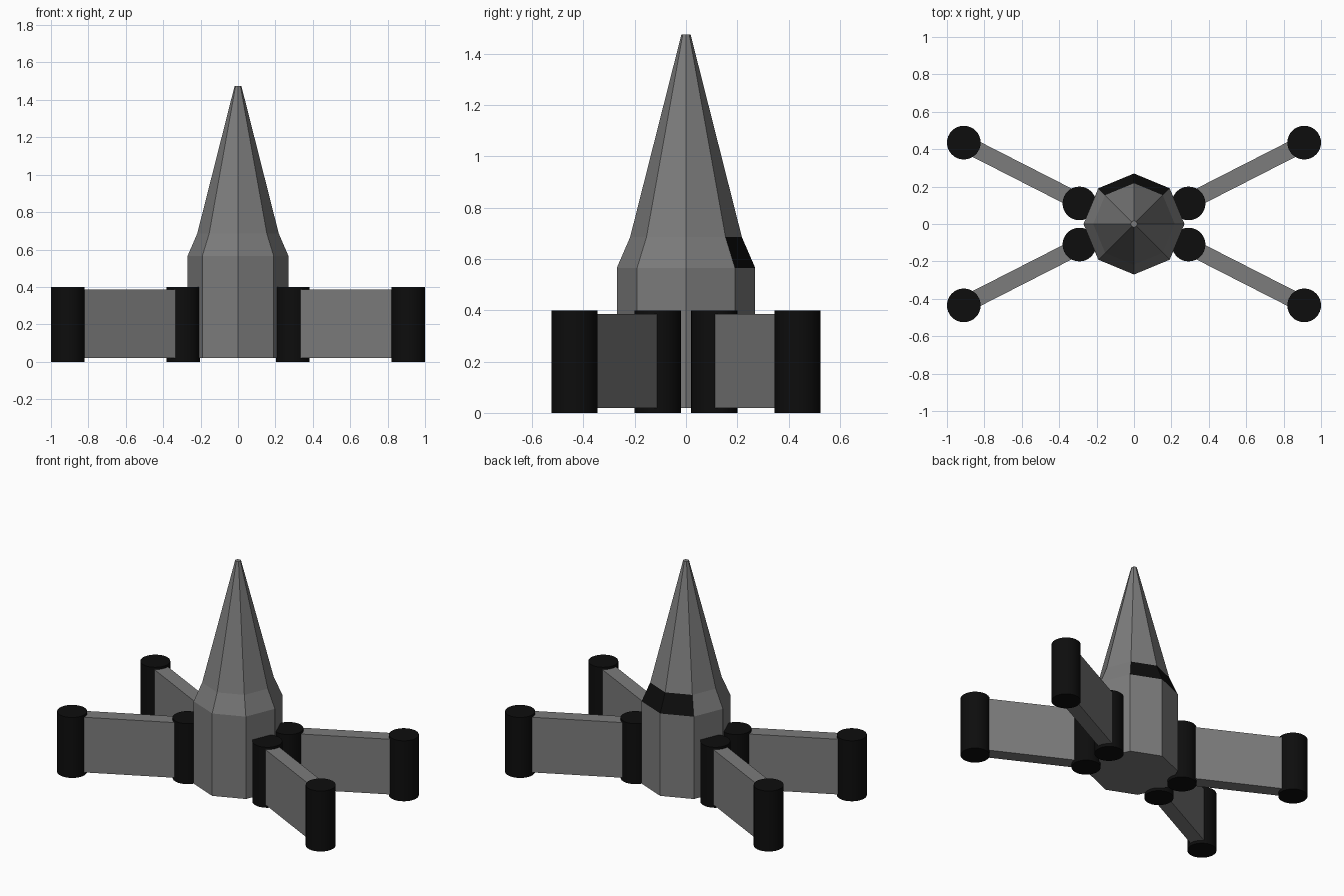
import bpy, bmesh
from math import sin, cos, pi, atan2, hypot

if "Cube" in bpy.data.objects:
    bpy.data.objects.remove(bpy.data.objects["Cube"])

black = bpy.data.materials.new("black")
black.diffuse_color = (0.004, 0.004, 0.004, 1)
black.use_nodes = True
black.node_tree.nodes["Principled BSDF"].inputs["Base Color"].default_value = black.diffuse_color
grey = bpy.data.materials.new("grey")
grey.diffuse_color = (0.2, 0.2, 0.2, 1)
grey.use_nodes = True
grey.node_tree.nodes["Principled BSDF"].inputs["Base Color"].default_value = grey.diffuse_color


# Octagonal spire body, lofted from a (radius, height) profile
def spire(name, profile, sides=8):
    bm = bmesh.new()
    rings = [[bm.verts.new((r * cos(2 * pi * i / sides), r * sin(2 * pi * i / sides), z))
              for i in range(sides)] for r, z in profile]
    bm.faces.new(rings[0][::-1])
    bm.faces.new(rings[-1])
    for k in range(len(rings) - 1):
        for i in range(sides):
            j = (i + 1) % sides
            f = bm.faces.new((rings[k][i], rings[k][j], rings[k + 1][j], rings[k + 1][i]))
            # dark window on the two rear shoulder facets
            if k == 1 and i in (1, 2):
                f.material_index = 1
    me = bpy.data.meshes.new(name)
    bm.to_mesh(me)
    bm.free()
    ob = bpy.data.objects.new(name, me)
    bpy.context.collection.objects.link(ob)
    return ob


body = spire("body", [(0.27, 0.02), (0.27, 0.565), (0.218, 0.685), (0.018, 1.475)])
body.data.materials.append(grey)
body.data.materials.append(black)


# Round upright post
def post(name, x, y):
    bpy.ops.mesh.primitive_cylinder_add(vertices=32, radius=0.09, depth=0.4, location=(x, y, 0.2))
    ob = bpy.context.object
    ob.name = name
    ob.data.materials.append(black)
    bpy.ops.object.shade_smooth_by_angle()


# Flat fin joining two posts
def fin(name, a, b):
    dx, dy = b[0] - a[0], b[1] - a[1]
    bpy.ops.mesh.primitive_cube_add(size=1, location=((a[0] + b[0]) / 2, (a[1] + b[1]) / 2, 0.2025))
    ob = bpy.context.object
    ob.name = name
    ob.scale = (hypot(dx, dy), 0.09, 0.365)
    ob.rotation_euler.z = atan2(dy, dx)
    bpy.ops.object.transform_apply(location=False)
    ob.data.materials.append(grey)


# Four fins with their posts, mirrored about both axes
for sx, side in ((1, "right"), (-1, "left")):
    for sy, end in ((1, "back"), (-1, "front")):
        tag = f"{end}_{side}"
        post(f"inner_post_{tag}", sx * 0.292, sy * 0.11)
        post(f"outer_post_{tag}", sx * 0.91, sy * 0.435)
        fin(f"fin_{tag}", (sx * 0.30, sy * 0.122), (sx * 0.90, sy * 0.428))
